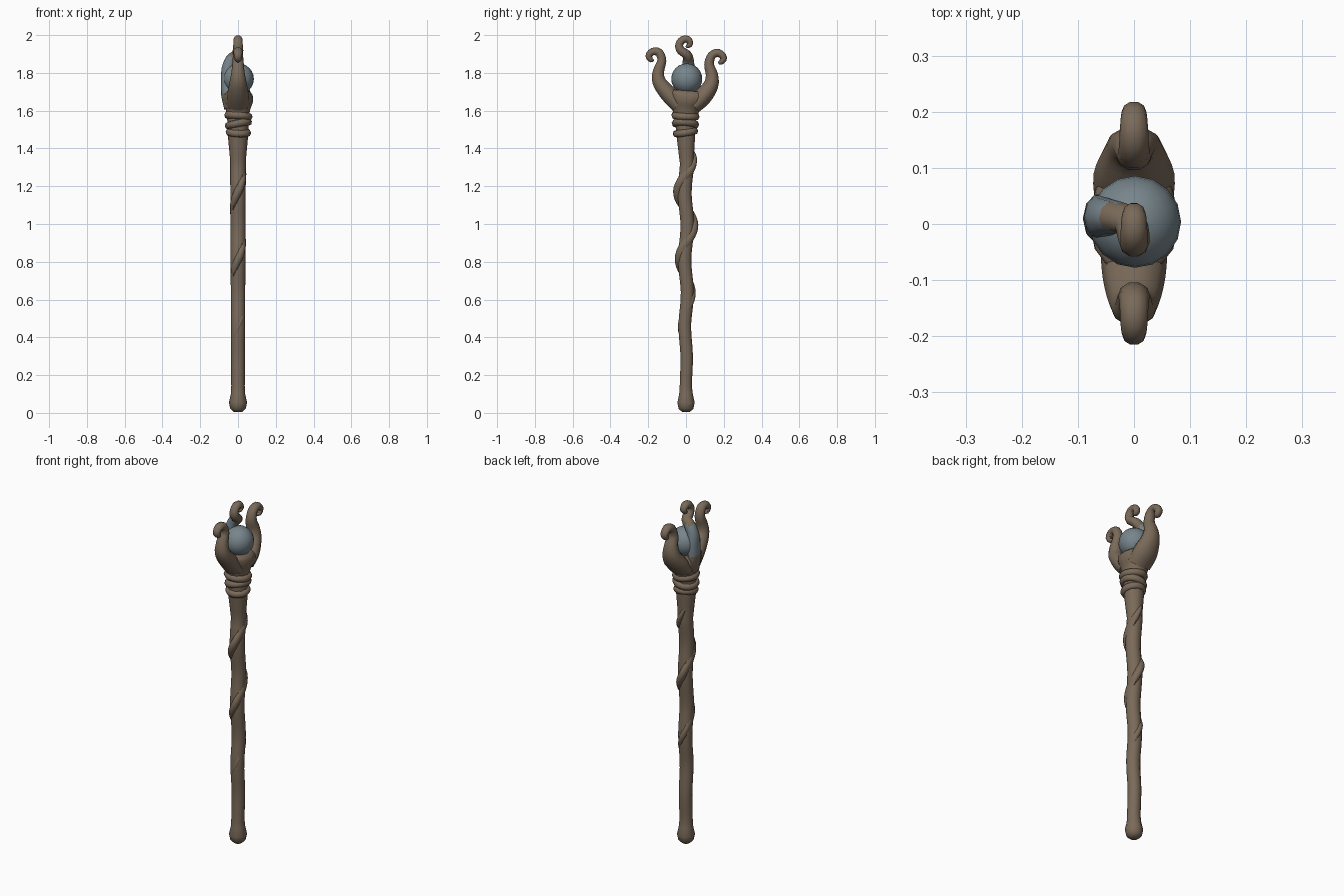
import bpy, bmesh, math
from mathutils import Vector, Matrix

if "Cube" in bpy.data.objects:
    bpy.data.objects.remove(bpy.data.objects["Cube"])


def material(name, color):
    m = bpy.data.materials.new(name)
    m.diffuse_color = (*color, 1)
    m.use_nodes = True
    m.node_tree.nodes["Principled BSDF"].inputs["Base Color"].default_value = m.diffuse_color
    return m


WOOD = material("brown wood", (0.195, 0.145, 0.100))
STONE = material("blue grey stone", (0.185, 0.235, 0.260))


def finish(name, bm, mats):
    bmesh.ops.recalc_face_normals(bm, faces=bm.faces)
    me = bpy.data.meshes.new(name)
    bm.to_mesh(me)
    bm.free()
    ob = bpy.data.objects.new(name, me)
    bpy.context.collection.objects.link(ob)
    for m in mats:
        me.materials.append(m)
    bpy.ops.object.select_all(action='DESELECT')
    bpy.context.view_layer.objects.active = ob
    ob.select_set(True)
    bpy.ops.object.shade_smooth_by_angle(angle=math.radians(60))
    return ob


def smooth_path(pts, steps):
    """Catmull-Rom through rows of (x, y, z, x radius, other radius)."""
    out = []
    for i in range(len(pts) - 1):
        a, b, c, d = (pts[max(0, min(len(pts) - 1, i + k))] for k in (-1, 0, 1, 2))
        for s in range(steps):
            t = s / steps
            out.append([0.5 * (2 * q + (r - p) * t + (2 * p - 5 * q + 4 * r - w) * t * t
                               + (3 * q - p - 3 * r + w) * t ** 3)
                        for p, q, r, w in zip(a, b, c, d)])
    out.append(list(pts[-1]))
    return out


def tube(name, pts, steps=3, sides=10, mats=(WOOD,)):
    """Elliptical tube along a path, with its wide axis kept near x."""
    rows = smooth_path(pts, steps) if steps > 1 else pts
    bm = bmesh.new()
    rings = []
    for i, row in enumerate(rows):
        nxt, prv = rows[min(i + 1, len(rows) - 1)], rows[max(i - 1, 0)]
        tan = (Vector(nxt[:3]) - Vector(prv[:3])).normalized()
        side = Vector((1, 0, 0))
        side = (side - tan * side.dot(tan)).normalized()
        up = tan.cross(side)
        rings.append([bm.verts.new(Vector(row[:3])
                                   + side * row[3] * math.cos(2 * math.pi * k / sides)
                                   + up * row[4] * math.sin(2 * math.pi * k / sides))
                      for k in range(sides)])
    for a, b in zip(rings, rings[1:]):
        for k in range(sides):
            j = (k + 1) % sides
            bm.faces.new((a[k], a[j], b[j], b[k]))
    bm.faces.new(rings[0])
    bm.faces.new(rings[-1])
    return finish(name, bm, mats)


def winding(z):
    return -math.pi / 2 + 2 * math.pi * (z - 0.81) / 0.36


# Shaft with a rounded foot, swaying with the winding vine
shaft = [(0, 0, 0.005, 0.022, 0.022), (0, 0, 0.022, 0.041, 0.041),
         (0, 0, 0.055, 0.048, 0.048), (0, 0, 0.10, 0.038, 0.038)]
for i in range(1, 34):
    z = 0.10 + i * 0.042
    sway = 0.007 * math.sin(winding(z)) * min(1, z / 0.5) * (1 if z < 1.36 else 0.3)
    r = 0.033 + 0.007 * z / 1.4 + max(0, z - 1.34) * 0.09
    shaft.append((0, sway, z, r + 0.002, r))
shaft.append((0, 0, 1.60, 0.058, 0.058))
tube("shaft", shaft, steps=1)

# Vine climbing the shaft, standing out more on the front and back
vine = []
for i in range(66):
    z = 0.22 + i * 0.018
    t = i / 65
    a = winding(z)
    r = (0.010 + 0.012 * min(1, t * 1.8)) * min(1, (1 - t) * 8 + 0.3)
    bulge = 0.75 + 0.25 * math.sin(a) ** 2
    vine.append((math.cos(a) * (0.022 + 0.006 * t),
                 math.sin(a) * (0.021 + 0.022 * min(1, t * 1.3)),
                 z, r * bulge, r * 1.15))
tube("vine", vine, steps=1, sides=8)

# Binding cords around the neck
for i, (z, tilt, turn, major) in enumerate([(1.485, 0.16, 0.3, 0.050),
                                            (1.530, -0.20, 1.2, 0.055),
                                            (1.572, 0.10, 2.2, 0.058)]):
    rot = Matrix.Translation((0.002, -0.003, z)) @ Matrix.Rotation(turn, 4, 'Z') @ Matrix.Rotation(tilt, 4, 'X')
    bm = bmesh.new()
    n, m = 16, 7
    grid = [[bm.verts.new(rot @ Vector((
        (major + 0.018 * math.cos(v * 2 * math.pi / m)) * math.cos(u * 2 * math.pi / n),
        (major + 0.018 * math.cos(v * 2 * math.pi / m)) * math.sin(u * 2 * math.pi / n),
        0.020 * math.sin(v * 2 * math.pi / m)))) for v in range(m)] for u in range(n)]
    for u in range(n):
        for v in range(m):
            bm.faces.new((grid[u][v], grid[(u + 1) % n][v],
                          grid[(u + 1) % n][(v + 1) % m], grid[u][(v + 1) % m]))
    finish(f"binding_cord_{i + 1}", bm, [WOOD])

# Cup that holds the orb
tube("cup", [(0, 0, 1.57, 0.058, 0.062), (0, 0, 1.61, 0.066, 0.074),
             (0, 0.004, 1.65, 0.080, 0.096), (0, 0.010, 1.685, 0.076, 0.112),
             (0, 0.012, 1.705, 0.055, 0.095)], sides=12)

# Front and back prongs ending in outward curls
tube("front_prong", [
    (0, -0.04, 1.630, 0.060, 0.045), (0, -0.095, 1.690, 0.056, 0.046),
    (0, -0.143, 1.755, 0.044, 0.038), (0, -0.145, 1.810, 0.034, 0.031),
    (0, -0.128, 1.865, 0.029, 0.025), (0, -0.143, 1.908, 0.026, 0.023),
    (0, -0.178, 1.912, 0.024, 0.021), (0, -0.198, 1.888, 0.021, 0.018),
    (0, -0.182, 1.868, 0.017, 0.014), (0, -0.172, 1.872, 0.007, 0.006)])
tube("back_prong", [
    (0, 0.04, 1.625, 0.070, 0.045), (0, 0.090, 1.675, 0.072, 0.050),
    (0, 0.132, 1.735, 0.054, 0.042), (0, 0.137, 1.790, 0.040, 0.034),
    (0, 0.122, 1.845, 0.031, 0.027), (0, 0.137, 1.892, 0.027, 0.024),
    (0, 0.172, 1.906, 0.025, 0.022), (0, 0.200, 1.880, 0.022, 0.019),
    (0, 0.184, 1.856, 0.018, 0.015), (0, 0.172, 1.861, 0.007, 0.006)])

# Side prong hugging the orb, grey where it touches the orb
side = tube("side_prong", [
    (-0.035, 0, 1.620, 0.040, 0.050), (-0.058, 0.008, 1.690, 0.032, 0.046),
    (-0.060, 0.012, 1.760, 0.030, 0.042), (-0.055, 0.012, 1.820, 0.032, 0.036),
    (-0.036, 0.012, 1.868, 0.032, 0.030), (-0.008, 0.004, 1.896, 0.030, 0.026),
    (0, -0.028, 1.920, 0.028, 0.024), (0, -0.036, 1.950, 0.025, 0.022),
    (0, -0.016, 1.976, 0.024, 0.021), (0, 0.012, 1.976, 0.022, 0.019),
    (0, 0.022, 1.954, 0.019, 0.016), (0, 0.008, 1.942, 0.015, 0.012),
    (0, 0.000, 1.945, 0.006, 0.005)], mats=(WOOD, STONE))
for p in side.data.polygons:
    p.material_index = 1 if 1.70 < p.center.z < 1.882 and p.center.x < -0.012 else 0

# Orb
bm = bmesh.new()
bmesh.ops.create_uvsphere(bm, u_segments=16, v_segments=12, radius=0.082,
                          matrix=Matrix.Translation((0.002, 0.004, 1.768)))
finish("orb", bm, [STONE])
